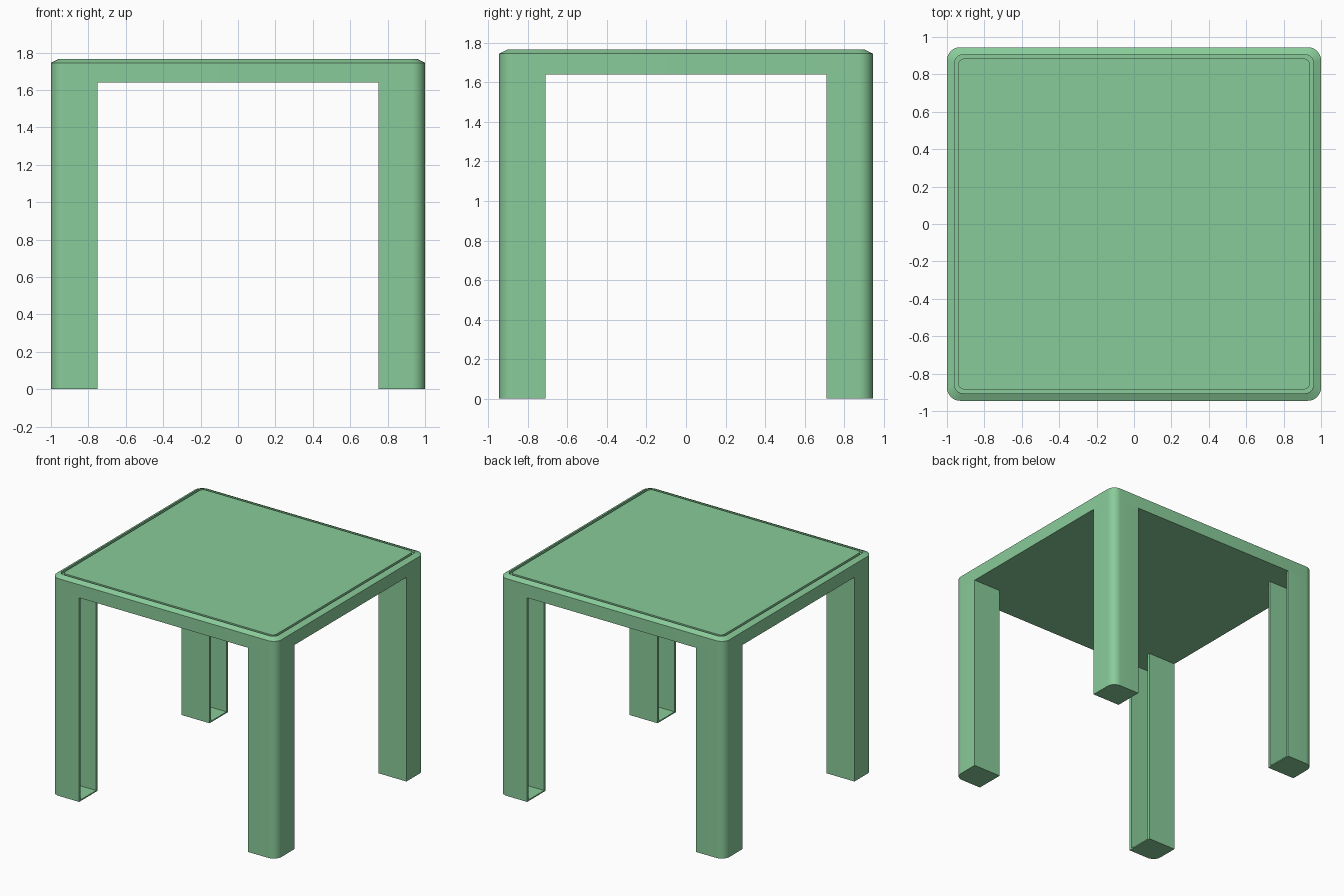
import bpy, bmesh
from math import sin, cos, pi

if "Cube" in bpy.data.objects:
    bpy.data.objects.remove(bpy.data.objects["Cube"])

HX, HY, R = 1.0, 0.945, 0.07      # half sizes and corner radius
UNDER, EDGE, TOP = 1.64, 1.745, 1.765
LX, LY, WALL = 0.75, 0.71, 0.02   # inner leg limits, wall thickness
SEG = 8

mat = bpy.data.materials.new("green_plastic")
mat.diffuse_color = (0.25, 0.6, 0.32, 1)
mat.use_nodes = True
mat.node_tree.nodes["Principled BSDF"].inputs["Base Color"].default_value = mat.diffuse_color


def arc(hx, hy, r, quarter=0):
    """Rounded corner of a rectangle, counter-clockwise."""
    sx, sy = [(1, 1), (-1, 1), (-1, -1), (1, -1)][quarter]
    return [(sx * (hx - r) + r * cos(a), sy * (hy - r) + r * sin(a))
            for a in ((quarter + i / SEG) * pi / 2 for i in range(SEG + 1))]


def ring(inset):
    return [p for q in range(4)
            for p in arc(HX - inset, HY - inset, max(R - inset * 0.6, 0.02), q)]


def finish(bm, name):
    bmesh.ops.recalc_face_normals(bm, faces=bm.faces)
    mesh = bpy.data.meshes.new(name)
    bm.to_mesh(mesh)
    bm.free()
    ob = bpy.data.objects.new(name, mesh)
    bpy.context.collection.objects.link(ob)
    mesh.materials.append(mat)
    bpy.ops.object.select_all(action='DESELECT')
    ob.select_set(True)
    bpy.context.view_layer.objects.active = ob
    bpy.ops.object.shade_smooth_by_angle(angle=0.45)
    return ob


def loft(name, levels):
    """Join (outline, height) levels with side faces and cap both ends."""
    bm = bmesh.new()
    loops = [[bm.verts.new((x, y, z)) for x, y in pts] for pts, z in levels]
    for a, b in zip(loops, loops[1:]):
        n = len(a)
        for i in range(n):
            j = (i + 1) % n
            bm.faces.new((a[i], a[j], b[j], b[i]))
    bm.faces.new(loops[0][::-1])
    bm.faces.new(loops[-1])
    return finish(bm, name)


def mirror_to_corners(ob):
    m = ob.modifiers.new("four_corners", 'MIRROR')
    m.use_axis = (True, True, False)
    m.use_clip = False


# Table top: bevelled slab with a shallow groove around the flat panel
loft("table_top", [(ring(0), UNDER), (ring(0), EDGE),
                   (ring(0.04), TOP), (ring(0.04), EDGE),
                   (ring(0.06), EDGE), (ring(0.06), TOP)])

# Legs: thin channels with a rounded outer corner, open toward the middle in x
outer = [(LX, LY), (HX, LY)] + arc(HX, HY, R) + [(LX, HY)]
inner = ([(LX, HY - WALL)] + arc(HX - WALL, HY - WALL, R - WALL)[::-1]
         + [(HX - WALL, LY + WALL), (LX, LY + WALL)])
mirror_to_corners(loft("legs", [(outer + inner, 0.01), (outer + inner, UNDER)]))

# Feet: flat plates closing the bottom of each leg
mirror_to_corners(loft("leg_feet", [(outer, 0), (outer, 0.01)]))
